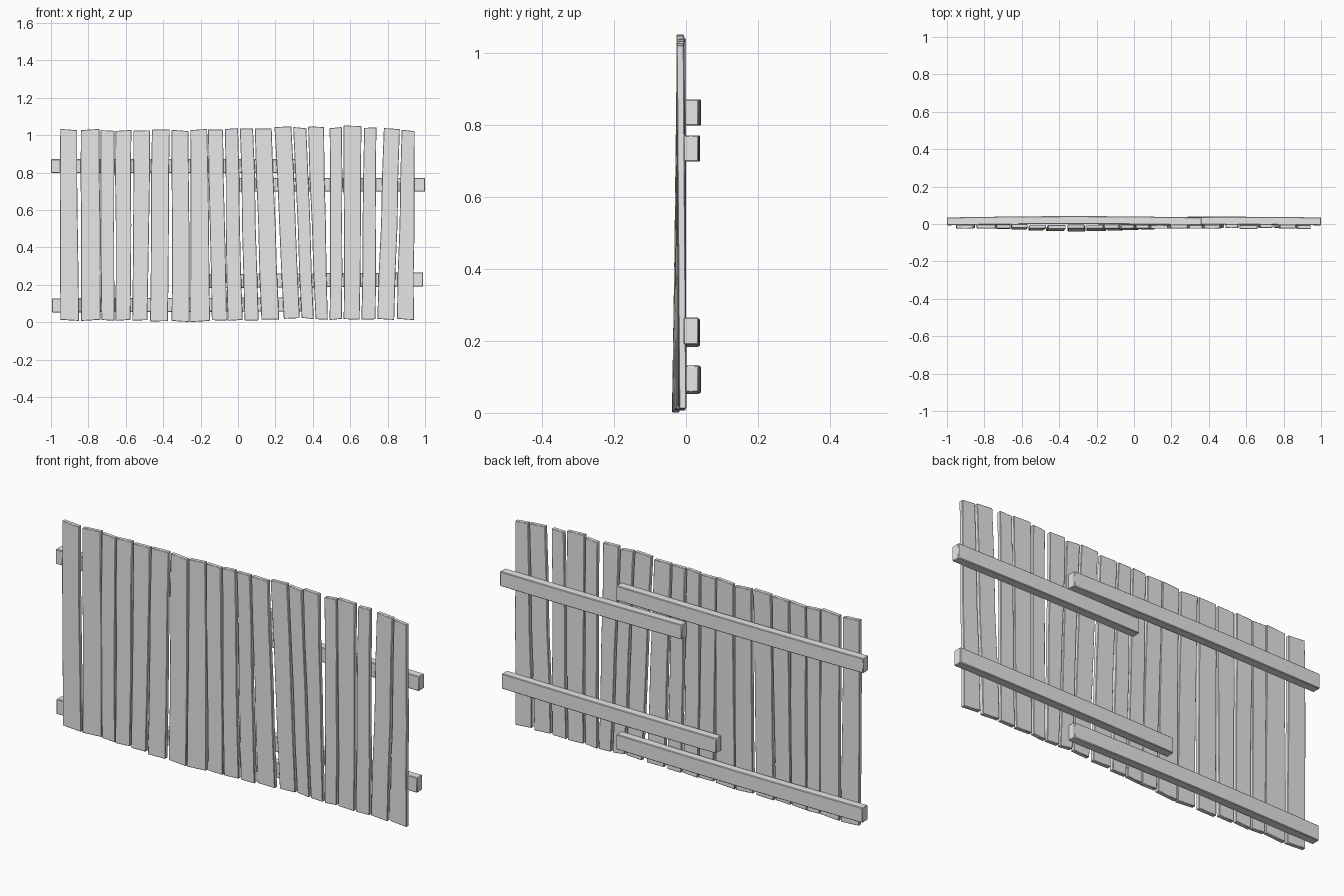
import bpy, bmesh, math, random

cube = bpy.data.objects.get("Cube")
if cube:
    bpy.data.objects.remove(cube, do_unlink=True)

random.seed(4)

wood = bpy.data.materials.new("pale grey wood")
wood.use_nodes = True
wood.diffuse_color = (0.8, 0.8, 0.8, 1)
wood.node_tree.nodes["Principled BSDF"].inputs["Base Color"].default_value = wood.diffuse_color


def loft(name, rings, bevel):
    """Skin a closed bar through four-cornered rings."""
    bm = bmesh.new()
    loops = [[bm.verts.new(co) for co in ring] for ring in rings]
    for a, b in zip(loops, loops[1:]):
        for i in range(4):
            j = (i + 1) % 4
            bm.faces.new((a[i], a[j], b[j], b[i]))
    bm.faces.new(loops[0][::-1])
    bm.faces.new(loops[-1])
    bmesh.ops.recalc_face_normals(bm, faces=bm.faces)
    mesh = bpy.data.meshes.new(name)
    bm.to_mesh(mesh)
    bm.free()
    mesh.materials.append(wood)
    obj = bpy.data.objects.new(name, mesh)
    bpy.context.collection.objects.link(obj)
    mod = obj.modifiers.new("worn edges", "BEVEL")
    mod.width = bevel
    mod.segments = 1
    bpy.ops.object.select_all(action="DESELECT")
    obj.select_set(True)
    bpy.context.view_layer.objects.active = obj
    bpy.ops.object.shade_smooth_by_angle(angle=math.radians(30))
    return obj


def mix(a, b, t):
    return a + (b - a) * t


def plank(name, top, bottom, low, high):
    """Upright board, leaning and slightly warped."""
    mid = (top[0] + top[1]) / 2
    foot_y = -0.009 - 0.02 * math.exp(-((mid + 0.3) / 0.4) ** 2)
    head_y = -0.013 + random.uniform(-0.003, 0.003)
    slant = random.uniform(-0.004, 0.004)
    rings = []
    for step in range(5):
        t = step / 4
        warp = random.uniform(-0.003, 0.003) if 0 < step < 4 else 0
        left = mix(bottom[0], top[0], t) + warp
        right = mix(bottom[1], top[1], t) + warp
        y = mix(foot_y, head_y, t)
        z = mix(low, high, t)
        front, back = y - 0.01, y + 0.01
        rings.append([(left, front, z - slant), (right, front, z + slant),
                      (right, back, z + slant), (left, back, z - slant)])
    loft(name, rings, 0.002)


def rail(name, x0, x1, z0, z1, height, bow):
    """Horizontal bar behind the boards, gently bowed backwards."""
    rings = []
    for step in range(9):
        t = step / 8
        x = mix(x0, x1, t)
        y = 0.014 + bow * math.sin(math.pi * t)
        z = mix(z0, z1, t)
        h, d = height / 2, 0.021
        rings.append([(x, y - d, z - h), (x, y + d, z - h),
                      (x, y + d, z + h), (x, y - d, z + h)])
    loft(name, rings, 0.003)


# Boards: top edges, bottom edges, foot height, head height
boards = [
    ((-.95, -.86), (-.95, -.85), .01, 1.03),
    ((-.84, -.74), (-.84, -.735), .01, 1.03),
    ((-.735, -.66), (-.73, -.66), .01, 1.025),
    ((-.655, -.57), (-.655, -.575), .01, 1.025),
    ((-.56, -.47), (-.565, -.485), .01, 1.025),
    ((-.46, -.365), (-.47, -.375), .005, 1.03),
    ((-.355, -.265), (-.355, -.26), .004, 1.025),
    ((-.255, -.165), (-.255, -.15), .004, 1.03),
    ((-.16, -.08), (-.14, -.06), .01, 1.03),
    ((-.07, 0), (-.055, .025), .01, 1.035),
    ((.01, .08), (.035, .11), .01, 1.035),
    ((.09, .18), (.125, .22), .015, 1.035),
    ((.195, .285), (.245, .33), .02, 1.045),
    ((.295, .365), (.34, .405), .02, 1.04),
    ((.375, .46), (.415, .48), .015, 1.045),
    ((.49, .555), (.49, .555), .015, 1.04),
    ((.565, .66), (.565, .65), .015, 1.05),
    ((.675, .74), (.66, .735), .015, 1.04),
    ((.78, .865), (.745, .835), .015, 1.035),
    ((.875, .945), (.85, .94), .015, 1.025),
]
for number, board in enumerate(boards, 1):
    plank(f"plank_{number}", *board)

# Overlapping pairs of cross rails at the back
rail("upper_right_rail", -1, .36, .835, .835, .073, .007)
rail("lower_right_rail", -.995, .36, .09, .095, .075, .007)
rail("upper_left_rail", 1, .0, .735, .735, .073, .004)
rail("lower_left_rail", .99, -.19, .228, .22, .075, .004)
